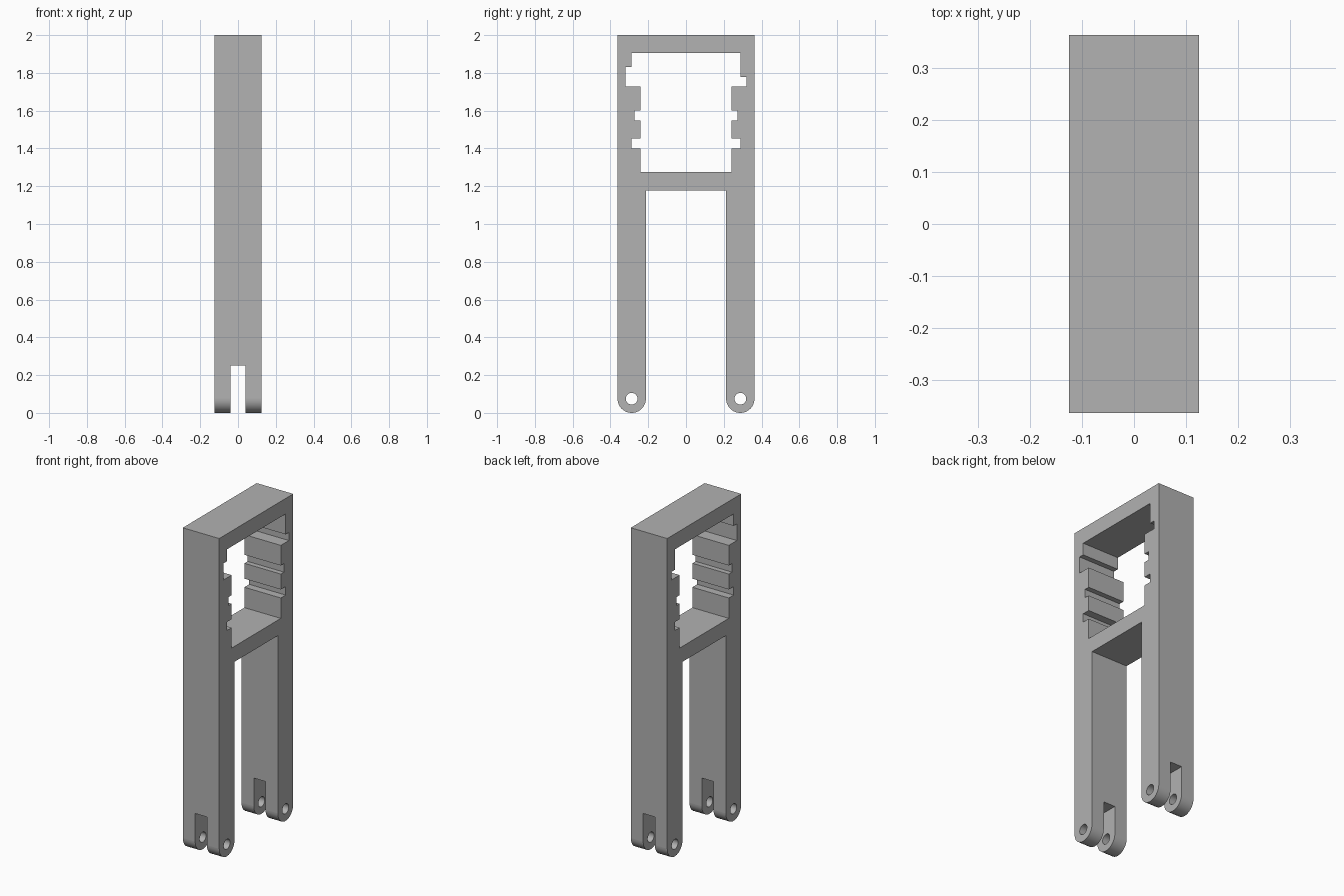
import bpy, bmesh, math

if "Cube" in bpy.data.objects:
    bpy.data.objects.remove(bpy.data.objects["Cube"])

HALF_X, HALF_Y, TOP = 0.125, 0.3625, 2.0
LEG_Y, LEG_R = 0.2875, 0.075      # leg centre line and rounded foot radius
BAR_LOW, BAR_TOP, WIN_TOP = 1.178, 1.274, 1.904


def extrude_profile(name, points, half):
    """Solid made from a (y, z) outline, extruded along x from -half to half."""
    bm = bmesh.new()
    face = bm.faces.new([bm.verts.new((-half, y, z)) for y, z in points])
    out = bmesh.ops.extrude_face_region(bm, geom=[face])
    verts = [v for v in out["geom"] if isinstance(v, bmesh.types.BMVert)]
    bmesh.ops.translate(bm, verts=verts, vec=(2 * half, 0, 0))
    bmesh.ops.recalc_face_normals(bm, faces=bm.faces)
    mesh = bpy.data.meshes.new(name)
    bm.to_mesh(mesh)
    bm.free()
    ob = bpy.data.objects.new(name, mesh)
    bpy.context.collection.objects.link(ob)
    return ob


def arc(cy, cz, r, start, end, steps):
    return [(cy + r * math.cos(start + (end - start) * i / steps),
             cz + r * math.sin(start + (end - start) * i / steps))
            for i in range(steps + 1)]


# Fork body: two legs with round feet under a solid upper block
outline = [(HALF_Y, TOP), (-HALF_Y, TOP)]
outline += arc(-LEG_Y, LEG_R, LEG_R, math.pi, 2 * math.pi, 24)
outline += [(-LEG_Y + LEG_R, BAR_LOW), (LEG_Y - LEG_R, BAR_LOW)]
outline += arc(LEG_Y, LEG_R, LEG_R, math.pi, 2 * math.pi, 24)
frame = extrude_profile("fork_frame", outline, HALF_X)


# Notched window; the upper notch is taller on the left side
def window_side(sign, notch_top):
    steps = [(0.2885, WIN_TOP, notch_top), (0.32, notch_top, 1.727),
             (0.241, 1.727, 1.602), (0.2725, 1.602, 1.549),
             (0.241, 1.549, 1.4535), (0.2885, 1.4535, 1.4005),
             (0.241, 1.4005, BAR_TOP)]
    return [(sign * y, z) for y, hi, lo in steps for z in (hi, lo)]


cutters = [extrude_profile(
    "window_cutter",
    window_side(-1, 1.83) + window_side(1, 1.777)[::-1], 0.3)]

# Pin holes through the feet
for s in (-1, 1):
    hole = arc(s * LEG_Y, LEG_R, 0.031, 0, 2 * math.pi, 40)[:-1]
    cutters.append(extrude_profile("pin_hole_cutter", hole, 0.3))

# Slot splitting each foot into two prongs
cutters.append(extrude_profile(
    "slot_cutter", [(-0.5, -0.1), (0.5, -0.1), (0.5, 0.25), (-0.5, 0.25)], 0.04))

# Cut the body, then drop the cutters
for c in cutters:
    mod = frame.modifiers.new(c.name, 'BOOLEAN')
    mod.operation, mod.solver, mod.object = 'DIFFERENCE', 'EXACT', c
bpy.context.view_layer.update()
cut = bpy.data.meshes.new_from_object(
    frame.evaluated_get(bpy.context.evaluated_depsgraph_get()))
frame.modifiers.clear()
frame.data = cut
cut.name = "fork_frame"
for c in cutters:
    bpy.data.objects.remove(c)

# Smooth only the curved feet and pin holes
for p in cut.polygons:
    p.use_smooth = abs(p.normal.x) < 0.5 and p.center.z < 0.12

grey = bpy.data.materials.new("plain grey")
grey.diffuse_color = (0.445, 0.445, 0.445, 1)
grey.use_nodes = True
grey.node_tree.nodes["Principled BSDF"].inputs["Base Color"].default_value = grey.diffuse_color
cut.materials.clear()
cut.materials.append(grey)
